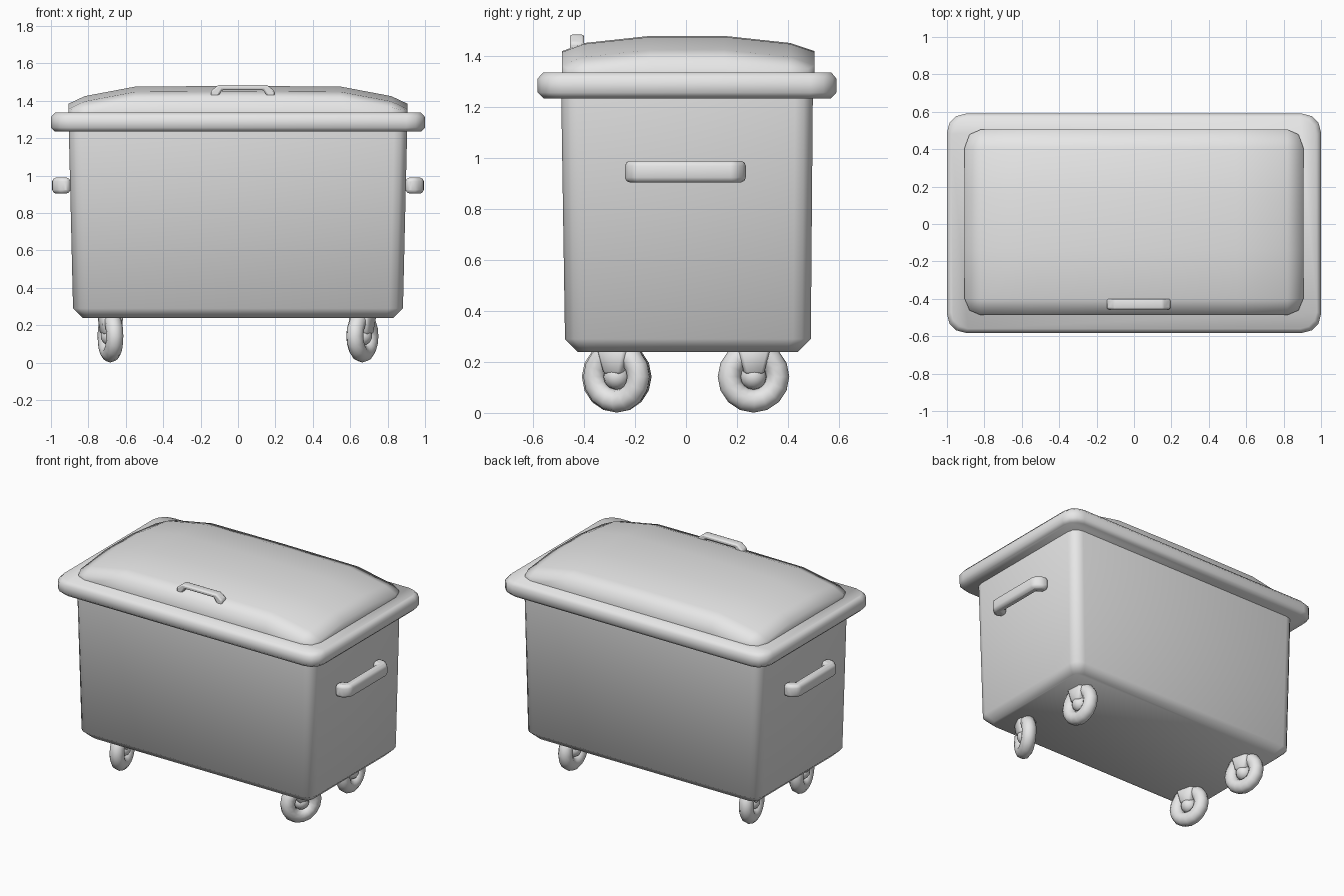
import bpy, bmesh
from math import pi, sin, cos, radians

cube = bpy.data.objects.get("Cube")
if cube:
    bpy.data.objects.remove(cube, do_unlink=True)

grey = bpy.data.materials.new("plain_grey")
grey.use_nodes = True
COLOR = (0.8, 0.8, 0.8, 1)
grey.diffuse_color = COLOR
for node in grey.node_tree.nodes:
    if node.type == 'BSDF_PRINCIPLED':
        node.inputs["Base Color"].default_value = COLOR


def smooth(obj, angle):
    bpy.ops.object.select_all(action='DESELECT')
    obj.select_set(True)
    bpy.context.view_layer.objects.active = obj
    bpy.ops.object.shade_smooth_by_angle(angle=radians(angle))


def finish(bm, name, angle=50):
    bmesh.ops.recalc_face_normals(bm, faces=bm.faces)
    mesh = bpy.data.meshes.new(name)
    bm.to_mesh(mesh)
    bm.free()
    mesh.materials.append(grey)
    obj = bpy.data.objects.new(name, mesh)
    bpy.context.collection.objects.link(obj)
    smooth(obj, angle)
    return obj


def rounded_ring(bm, hx, y0, y1, z, r, steps=3):
    """Rounded rectangle of vertices at height z."""
    centres = [(hx - r, y1 - r), (r - hx, y1 - r), (r - hx, y0 + r), (hx - r, y0 + r)]
    verts = []
    for i, (cx, cy) in enumerate(centres):
        for k in range(steps + 1):
            a = pi / 2 * (i + k / steps)
            verts.append(bm.verts.new((cx + r * cos(a), cy + r * sin(a), z)))
    return verts


def loft(name, sections):
    bm = bmesh.new()
    rings = [rounded_ring(bm, *s) for s in sections]
    for a, b in zip(rings, rings[1:]):
        for i in range(len(a)):
            j = (i + 1) % len(a)
            bm.faces.new((a[i], a[j], b[j], b[i]))
    bm.faces.new(rings[0])
    bm.faces.new(rings[-1])
    return finish(bm, name)


def arch_handle(name, outline, place, depth, bevel):
    """Extrude a bracket-shaped outline; place maps (u, v, w) to a position."""
    bm = bmesh.new()
    front = [bm.verts.new(place(u, v, -depth / 2)) for u, v in outline]
    back = [bm.verts.new(place(u, v, depth / 2)) for u, v in outline]
    bm.faces.new(front)
    bm.faces.new(back)
    for i in range(len(front)):
        j = (i + 1) % len(front)
        bm.faces.new((front[i], front[j], back[j], back[i]))
    obj = finish(bm, name)
    mod = obj.modifiers.new("rounding", 'BEVEL')
    mod.width = bevel
    mod.segments = 2
    smooth(obj, 60)


# Tapered container and its wide rim
loft("container", [
    (0.83, -0.425, 0.44, 0.24, 0.05),
    (0.882, -0.475, 0.49, 0.29, 0.07),
    (0.905, -0.49, 0.498, 1.26, 0.07)])
loft("rim", [
    (0.978, -0.56, 0.57, 1.235, 0.09),
    (1.0, -0.582, 0.59, 1.257, 0.1),
    (1.0, -0.582, 0.59, 1.313, 0.1),
    (0.978, -0.56, 0.57, 1.337, 0.09)])

# Domed lid: a grid falling away towards every side, with a skirt
XS = [(-0.905, 0.095), (-0.82, 0.055), (-0.55, 0.004), (0, 0),
      (0.55, 0.004), (0.82, 0.055), (0.905, 0.095)]
YS = [(-0.487, 0.06), (-0.4, 0.028), (-0.14, 0), (0.15, 0), (0.41, 0.028), (0.505, 0.06)]
bm = bmesh.new()
grid = []
for i, (x, dx) in enumerate(XS):
    column = []
    for j, (y, dy) in enumerate(YS):
        z = 1.48 - dx - dy
        if i in (0, len(XS) - 1) and j in (0, len(YS) - 1):
            x_in, y_in = x * 0.972, y * 0.948
            column.append(bm.verts.new((x_in, y_in, z + 0.025)))
        else:
            column.append(bm.verts.new((x, y, z)))
    grid.append(column)
for a, b in zip(grid, grid[1:]):
    for j in range(len(YS) - 1):
        bm.faces.new((a[j], b[j], b[j + 1], a[j + 1]))
border = [e for e in bm.edges if e.is_boundary]
skirt = bmesh.ops.extrude_edge_only(bm, edges=border)["geom"]
for v in skirt:
    if isinstance(v, bmesh.types.BMVert):
        v.co.z = 1.32
finish(bm, "lid", 75)

# Grab handles on both ends
SIDE = [(-0.24, 0), (-0.24, 0.055), (-0.2, 0.097), (0.195, 0.097), (0.235, 0.055),
        (0.235, 0), (0.17, 0), (0.155, 0.037), (-0.16, 0.037), (-0.175, 0)]
for side, label in ((1, "left"), (-1, "right")):
    arch_handle(label + "_handle", SIDE,
                lambda u, v, w: (side * (0.897 + v), u, 0.947 + w), 0.085, 0.02)

# Small handle on the front of the lid
TOP = [(-0.17, -0.02), (-0.17, 0.015), (-0.13, 0.047), (0.13, 0.047), (0.17, 0.015),
       (0.17, -0.02), (0.135, -0.02), (0.11, 0.02), (-0.11, 0.02), (-0.135, -0.02)]
arch_handle("lid_handle", TOP,
            lambda u, v, w: (0.025 + u, -0.428 + w, 1.438 + v), 0.056, 0.009)


# Swivelling castors
def castor(label, x, y, turn):
    a = radians(turn)
    bpy.ops.mesh.primitive_torus_add(
        major_segments=16, minor_segments=10, major_radius=0.095, minor_radius=0.046,
        location=(x, y, 0.142), rotation=(0, pi / 2, a))
    tyre = bpy.context.object
    tyre.name = label + "_tyre"
    bpy.ops.mesh.primitive_uv_sphere_add(
        segments=12, ring_count=8, radius=0.052, location=(x, y, 0.142), rotation=(0, pi / 2, a))
    hub = bpy.context.object
    hub.name = label + "_hub"
    for obj in (tyre, hub):
        obj.data.materials.append(grey)
        smooth(obj, 60)
    # tapered bracket from the container down to the hub
    bm = bmesh.new()
    bmesh.ops.create_cube(bm, size=1)
    for v in bm.verts:
        low = v.co.z < 0
        v.co.x *= 0.1 if low else 0.12
        v.co.y *= 0.075 if low else 0.13
        v.co.z = 0.15 if low else 0.26
    bmesh.ops.bevel(bm, geom=[e for e in bm.edges], offset=0.012, segments=1, affect='EDGES')
    bracket = finish(bm, label + "_bracket", 50)
    bracket.location = (x, y, 0)
    bracket.rotation_euler.z = a


castor("front_left", 0.665, -0.272, -25)
castor("back_left", 0.665, 0.265, 4)
castor("front_right", -0.682, -0.272, 14)
castor("back_right", -0.682, 0.265, 14)
